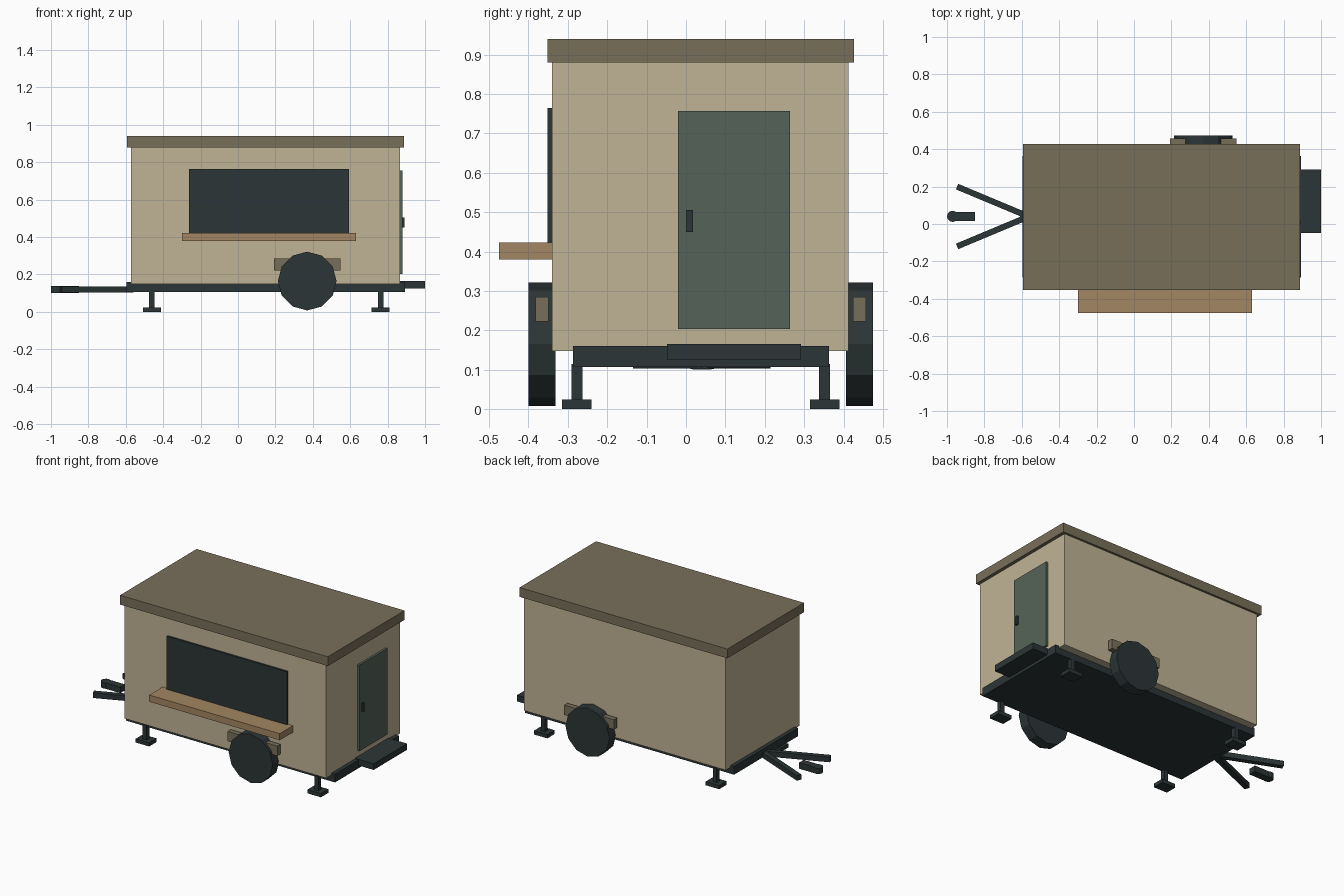
import bpy, math

if "Cube" in bpy.data.objects:
    bpy.data.objects.remove(bpy.data.objects["Cube"])


def mat(name, r, g, b):
    m = bpy.data.materials.new(name)
    lin = [((c / 255 + 0.055) / 1.055) ** 2.4 for c in (r, g, b)]
    m.diffuse_color = (*lin, 1)
    m.use_nodes = True
    m.node_tree.nodes["Principled BSDF"].inputs["Base Color"].default_value = m.diffuse_color
    return m


CREAM = mat("cream", 192, 180, 150)
BROWN = mat("roof_brown", 121, 111, 90)
DARK = mat("dark_grey", 44, 53, 54)
WOOD = mat("wood", 162, 134, 98)
GREEN = mat("door_green", 85, 99, 88)


def finish(name, m):
    o = bpy.context.object
    o.name = name
    o.data.materials.append(m)
    return o


def box(name, m, x, y, z, rot=0):
    bpy.ops.mesh.primitive_cube_add(
        size=1, location=(sum(x) / 2, sum(y) / 2, sum(z) / 2), rotation=(0, 0, rot))
    o = finish(name, m)
    o.scale = (x[1] - x[0], y[1] - y[0], z[1] - z[0])
    return o


def cyl(name, m, n, r, depth, loc, rot=(0, 0, 0)):
    bpy.ops.mesh.primitive_cylinder_add(
        vertices=n, radius=r, depth=depth, location=loc, rotation=rot)
    return finish(name, m)


CY = 0.0375  # centre line of the trailer

# Cabin, roof, chassis
box("cabin", CREAM, (-0.572, 0.866), (-0.34, 0.413), (0.148, 0.885))
box("roof", BROWN, (-0.594, 0.887), (-0.352, 0.427), (0.88, 0.94))
box("chassis", DARK, (-0.597, 0.892), (-0.287, 0.363), (0.107, 0.16))

# Serving hatch and counter
box("serving_window", DARK, (-0.262, 0.594), (-0.352, -0.335), (0.415, 0.765))
box("counter", WOOD, (-0.30, 0.63), (-0.475, -0.335), (0.38, 0.423))

# Rear door, handle and step
box("door", GREEN, (0.86, 0.88), (-0.02, 0.264), (0.203, 0.757))
box("door_handle", DARK, (0.875, 0.89), (0.0, 0.018), (0.45, 0.505))
box("step", DARK, (0.86, 1.0), (-0.048, 0.292), (0.125, 0.165))

# Wheels and fenders on both sides
for side, s in (("front", -1), ("back", 1)):
    cyl(side + "_wheel", DARK, 12, 0.157, 0.068,
        (0.37, CY + s * 0.403, 0.165), (math.pi / 2, 0, 0))
    yf = CY + s * 0.403
    box(side + "_fender", BROWN, (0.193, 0.548), (yf - 0.0165, yf + 0.0165), (0.222, 0.285))
    # Stabiliser jacks
    for end, x in (("left", -0.461), ("right", 0.763)):
        y = CY + s * 0.3145
        box(f"{side}_{end}_jack_leg", DARK, (x - 0.014, x + 0.014),
            (y - 0.014, y + 0.014), (0.015, 0.115))
        box(f"{side}_{end}_jack_foot", DARK, (x - 0.048, x + 0.048),
            (y - 0.0375, y + 0.0375), (0.0, 0.024))
    # Drawbar arm, spreading outwards towards the hitch end
    cx, cy, half = -0.755, 0.04 + s * 0.08, 0.207
    box(side + "_drawbar", DARK, (cx - half, cx + half),
        (cy - 0.016, cy + 0.016), (0.103, 0.136), -s * math.radians(22.7))

# Hitch coupler
box("coupler", DARK, (-0.965, -0.85), (0.017, 0.065), (0.1, 0.138))
cyl("hitch_cup", DARK, 12, 0.03, 0.036, (-0.97, 0.041, 0.12))
